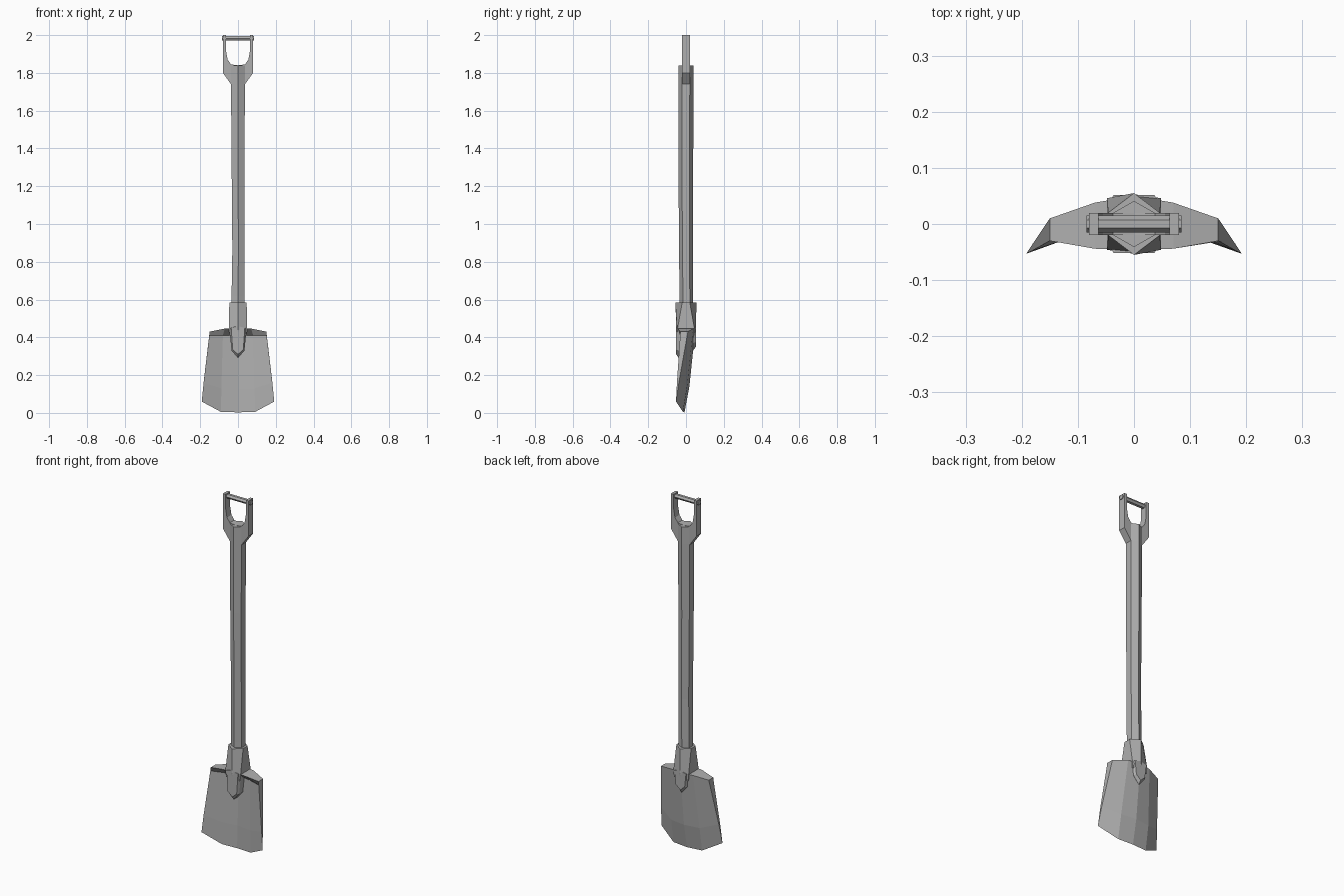
import bpy, bmesh, math

cube = bpy.data.objects.get("Cube")
if cube:
    bpy.data.objects.remove(cube)

grey = bpy.data.materials.new("plain_grey")
grey.use_nodes = True
tone = (0.43, 0.43, 0.43, 1)
grey.diffuse_color = tone
grey.node_tree.nodes["Principled BSDF"].inputs["Base Color"].default_value = tone


def loft(name, rings):
    """Skin a row of closed rings and cap both ends."""
    bm = bmesh.new()
    rows = [[bm.verts.new(p) for p in ring] for ring in rings]
    n = len(rows[0])
    for a, b in zip(rows, rows[1:]):
        for i in range(n):
            j = (i + 1) % n
            bm.faces.new((a[i], a[j], b[j], b[i]))
    bm.faces.new(rows[0])
    bm.faces.new(rows[-1])
    bmesh.ops.remove_doubles(bm, verts=bm.verts, dist=0.0005)
    bmesh.ops.recalc_face_normals(bm, faces=bm.faces)
    mesh = bpy.data.meshes.new(name)
    bm.to_mesh(mesh)
    bm.free()
    mesh.materials.append(grey)
    obj = bpy.data.objects.new(name, mesh)
    bpy.context.collection.objects.link(obj)
    return obj


def hexagon(z, half_x, side_y, tip_y, dx=0, dy=0):
    """Six-sided ring with ridges facing front and back."""
    pts = [(0, -tip_y), (half_x, -side_y), (half_x, side_y),
           (0, tip_y), (-half_x, side_y), (-half_x, -side_y)]
    return [(x + dx, y + dy, z) for x, y in pts]


def mirrored(half):
    """Complete a half outline of (x, z) across x = 0."""
    return half + [(-x, z) for x, z in reversed(half) if x > 0]


# Slightly bowed wooden shaft
loft("shaft", [
    hexagon(0.5, 0.033, 0.018, 0.036, 0, 0.002),
    hexagon(0.62, 0.034, 0.018, 0.036, 0, 0.002),
    hexagon(0.86, 0.032, 0.019, 0.037, 0.002, 0),
    hexagon(1.35, 0.034, 0.02, 0.039, 0, -0.001),
    hexagon(1.74, 0.037, 0.02, 0.041),
    hexagon(1.84, 0.037, 0.02, 0.041)])

# Forked grip: a Y-shaped plate with a rounded notch
fork = mirrored([(0, 1.72), (0.03, 1.72), (0.037, 1.74), (0.08, 1.80), (0.08, 2.0),
                 (0.063, 2.0), (0.063, 1.915), (0.055, 1.87), (0.037, 1.845), (0, 1.84)])
loft("grip_fork", [[(x, y, z) for x, z in fork] for y in (-0.02, 0.02)])

# Cross bar through the fork tips
bar = [(0.015 * math.cos(a * math.pi / 3), 0.013 * math.sin(a * math.pi / 3)) for a in range(6)]
loft("grip_bar", [[(x, y, 1.983 + z) for y, z in bar] for x in (-0.085, 0.085)])

# Socket flaring from a hexagon to an almost square base
loft("socket", [
    hexagon(0.585, 0.046, 0.02, 0.055),
    hexagon(0.44, 0.048, 0.046, 0.053),
    hexagon(0.41, 0.044, 0.044, 0.051)])

# Pointed straps below the socket
for name, side, tip in (("front_strap", -1, 0.29), ("back_strap", 1, 0.33)):
    outer = mirrored([(0, 0.46), (0.046, 0.45), (0.034, tip + 0.04), (0, tip)])
    inner = mirrored([(0, 0.46), (0.036, 0.45), (0.028, tip + 0.045), (0, tip + 0.02)])
    loft(name, [[(x, side * y, z) for x, z in shape]
                for shape, y in ((outer, 0.005), (outer, 0.038), (inner, 0.052))])

# Dished blade: each ring runs up the back, over the lip and down the front
half = [
    # back bottom, back top, lip front, underside of lip, front low
    [(0, -0.008, 0.003), (0, 0.018, 0.14), (0, 0.05, 0.45),
     (0, -0.047, 0.45), (0, 0.008, 0.41), (0, -0.004, 0.13)],
    [(0.09, -0.016, 0.005), (0.089, 0.006, 0.14), (0.07, 0.038, 0.446),
     (0.07, -0.044, 0.446), (0.08, -0.008, 0.41), (0.088, -0.016, 0.13)],
    [(0.192, -0.053, 0.06), (0.181, -0.036, 0.17), (0.15, 0.01, 0.43),
     (0.15, -0.03, 0.43), (0.152, -0.031, 0.41), (0.182, -0.048, 0.16)]]
left = [[(-x, y, z) for x, y, z in ring] for ring in reversed(half[1:])]
loft("blade", left + half)
